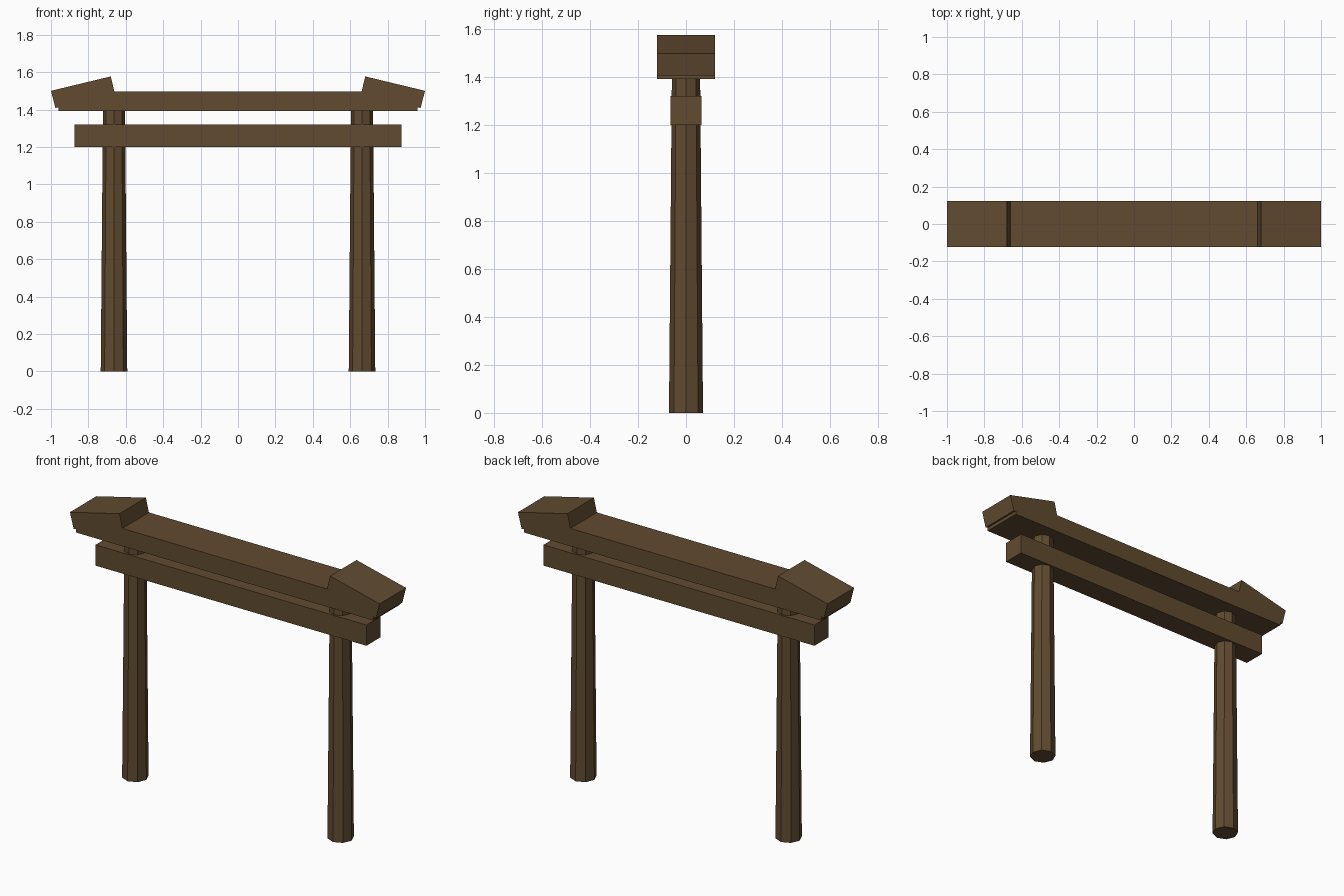
import bpy, bmesh, math

if "Cube" in bpy.data.objects:
    bpy.data.objects.remove(bpy.data.objects["Cube"])

wood = bpy.data.materials.new("dark brown wood")
wood.diffuse_color = (0.12, 0.07, 0.03, 1)
wood.use_nodes = True
wood.node_tree.nodes["Principled BSDF"].inputs["Base Color"].default_value = wood.diffuse_color


def add(name, bm):
    bmesh.ops.recalc_face_normals(bm, faces=bm.faces[:])
    mesh = bpy.data.meshes.new(name)
    bm.to_mesh(mesh)
    bm.free()
    mesh.materials.append(wood)
    obj = bpy.data.objects.new(name, mesh)
    bpy.context.collection.objects.link(obj)
    return obj


def extruded(name, profile, half_depth):
    """Extrude an x/z outline along y."""
    bm = bmesh.new()
    face = bm.faces.new([bm.verts.new((x, -half_depth, z)) for x, z in profile])
    ext = bmesh.ops.extrude_face_region(bm, geom=[face])
    verts = [g for g in ext["geom"] if isinstance(g, bmesh.types.BMVert)]
    bmesh.ops.translate(bm, verts=verts, vec=(0, 2 * half_depth, 0))
    return add(name, bm)


# Tapered eight-sided posts
for side, label in ((-1, "left"), (1, "right")):
    bm = bmesh.new()
    bmesh.ops.create_cone(bm, cap_ends=True, segments=8, radius1=0.071,
                          radius2=0.059, depth=1.4)
    bmesh.ops.translate(bm, verts=bm.verts[:], vec=(side * 0.663, 0, 0.7))
    add(label + "_post", bm)

# Lower tie beam
extruded("tie_beam", [(-0.875, 1.2), (0.875, 1.2), (0.875, 1.321), (-0.875, 1.321)], 0.065)

# Top lintel with tilted, raised end blocks
half = [(0.961, 1.392), (0.961, 1.412), (0.976, 1.408),
        (1.0, 1.5), (0.68, 1.577), (0.661, 1.496)]
extruded("top_lintel", half + [(-x, z) for x, z in reversed(half)], 0.122)
